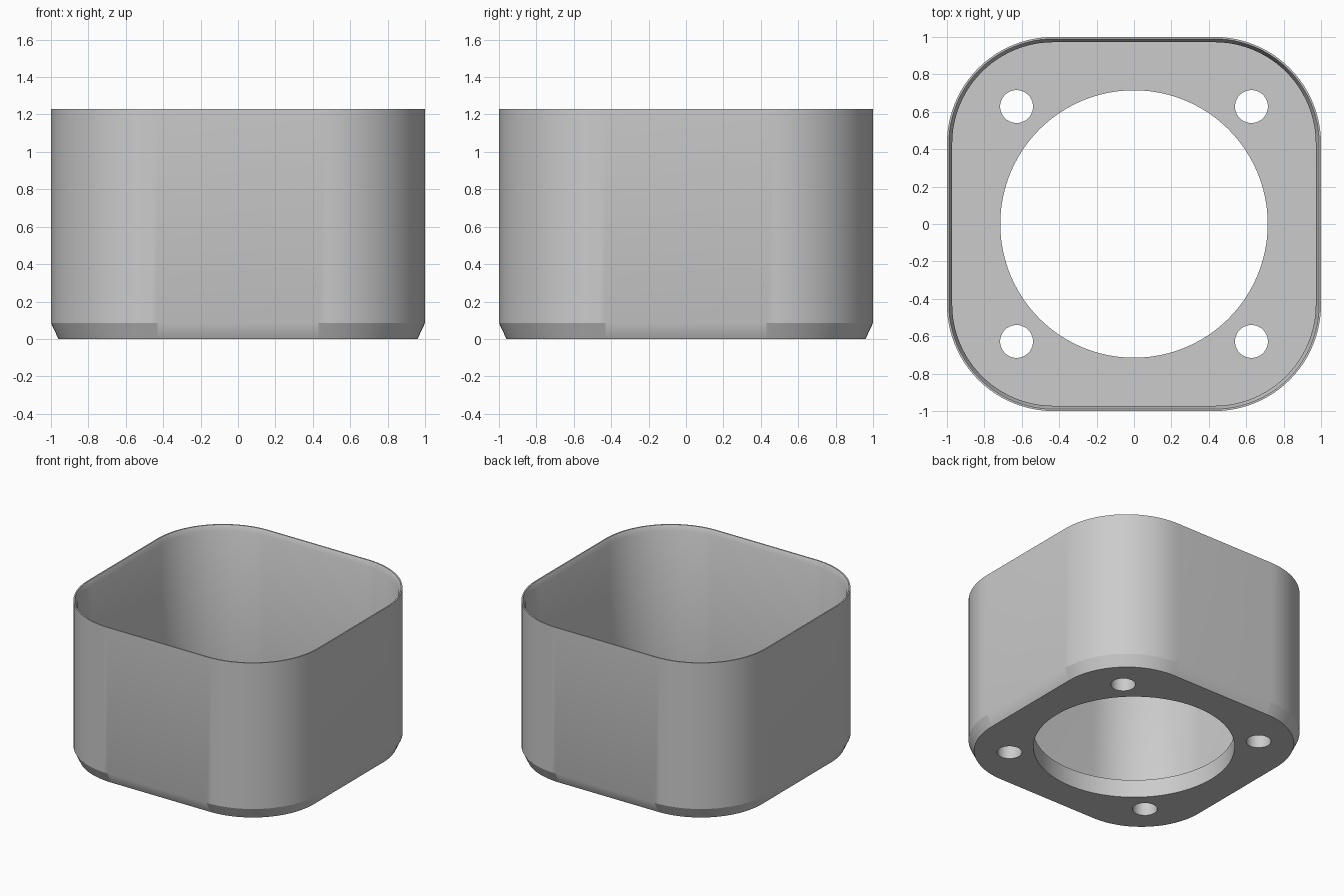
import bpy, bmesh, math

cube = bpy.data.objects.get("Cube")
if cube:
    bpy.data.objects.remove(cube, do_unlink=True)

CENTRE, SEGS = 0.43, 24      # corner arc centre offset and arc steps
HEIGHT, FLOOR = 1.23, 0.14
CHAMFER = 0.085

grey = bpy.data.materials.new("plain grey")
grey.use_nodes = True
colour = (0.6, 0.6, 0.6, 1)
grey.diffuse_color = colour
grey.node_tree.nodes["Principled BSDF"].inputs["Base Color"].default_value = colour


def ring(bm, half, z):
    """Rounded square loop of vertices with the given half width."""
    r = half - CENTRE
    verts = []
    for q in range(4):
        mid = math.radians(45 + 90 * q)
        cx = math.copysign(CENTRE, math.cos(mid))
        cy = math.copysign(CENTRE, math.sin(mid))
        for i in range(SEGS + 1):
            a = math.pi / 2 * (q + i / SEGS)
            verts.append(bm.verts.new((cx + r * math.cos(a), cy + r * math.sin(a), z)))
    return verts


# Container: outer chamfer and wall, thin rim, bevelled lip, inner wall, floor
bm = bmesh.new()
profile = [(0.96, 0), (1, CHAMFER), (1, HEIGHT), (0.99, HEIGHT),
           (0.972, HEIGHT - 0.04), (0.972, FLOOR)]
rings = [ring(bm, half, z) for half, z in profile]
for low, high in zip(rings, rings[1:]):
    for i in range(len(low)):
        j = (i + 1) % len(low)
        bm.faces.new((low[i], low[j], high[j], high[i]))
bm.faces.new(rings[0][::-1])
bm.faces.new(rings[-1])
mesh = bpy.data.meshes.new("container")
bm.to_mesh(mesh)
bm.free()
mesh.materials.append(grey)
container = bpy.data.objects.new("container", mesh)
bpy.context.collection.objects.link(container)


def cut_hole(x, y, radius, sides):
    """Cut a round hole through the floor."""
    bpy.ops.mesh.primitive_cylinder_add(vertices=sides, radius=radius, depth=0.6,
                                        location=(x, y, 0))
    cutter = bpy.context.object
    cutter.name = "hole_cutter"
    cutter.hide_render = True
    cutter.data.materials.append(grey)
    mod = container.modifiers.new("hole", "BOOLEAN")
    mod.operation = "DIFFERENCE"
    mod.solver = "EXACT"
    mod.object = cutter
    bpy.context.view_layer.objects.active = container
    bpy.ops.object.modifier_apply(modifier=mod.name)
    bpy.data.objects.remove(cutter, do_unlink=True)


# Large centre opening and four corner holes
cut_hole(0, 0, 0.715, 96)
for sx in (-1, 1):
    for sy in (-1, 1):
        cut_hole(sx * 0.628, sy * 0.628, 0.088, 40)

# Smooth walls, with the chamfer kept crisp around the corners
bpy.ops.object.select_all(action="DESELECT")
container.select_set(True)
bpy.context.view_layer.objects.active = container
bpy.ops.object.shade_smooth_by_angle(angle=math.radians(30))
mesh = container.data
for edge in mesh.edges:
    a, b = (mesh.vertices[v].co for v in edge.vertices)
    mid = (a + b) / 2
    at_corner = min(abs(mid.x), abs(mid.y)) > CENTRE + 0.001
    top_of_chamfer = abs(a.z - CHAMFER) < 0.001 and abs(b.z - CHAMFER) < 0.001
    side_of_chamfer = (0.01 < mid.z < CHAMFER - 0.01 and max(abs(mid.x), abs(mid.y)) > 0.9
                       and abs(min(abs(mid.x), abs(mid.y)) - CENTRE) < 0.001)
    if (top_of_chamfer and at_corner) or side_of_chamfer:
        edge.use_edge_sharp = True
